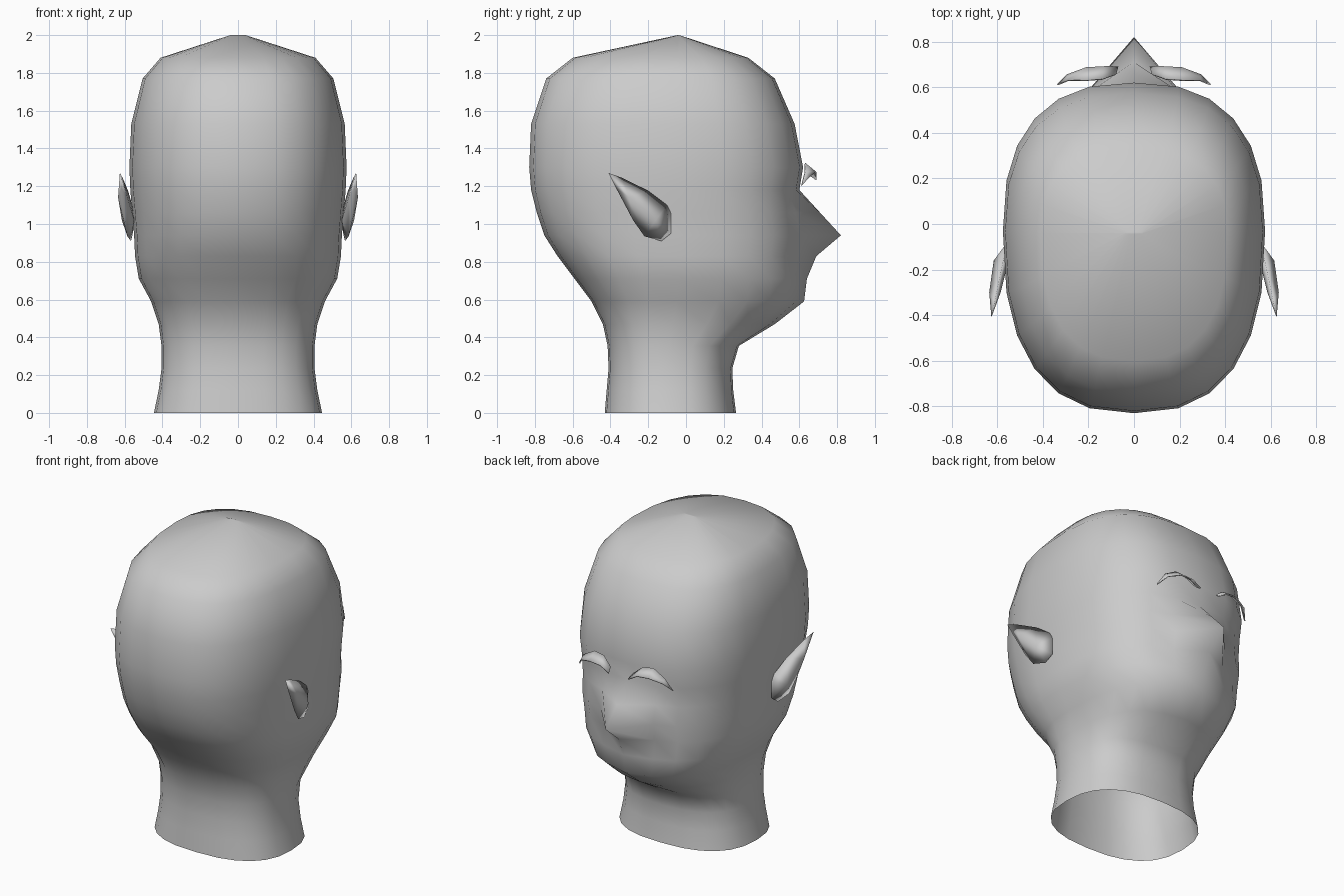
import bpy
import bmesh
from math import sin, cos, pi, copysign

cube = bpy.data.objects.get("Cube")
if cube:
    bpy.data.objects.remove(cube, do_unlink=True)

grey = bpy.data.materials.new("plain grey")
grey.use_nodes = True
GREY = (0.6, 0.6, 0.6, 1)
grey.diffuse_color = GREY
grey.node_tree.nodes["Principled BSDF"].inputs["Base Color"].default_value = GREY


def finish(bm, name, closed=True):
    if closed:
        bmesh.ops.recalc_face_normals(bm, faces=bm.faces)
    for f in bm.faces:
        f.smooth = True
    mesh = bpy.data.meshes.new(name)
    bm.to_mesh(mesh)
    bm.free()
    mesh.materials.append(grey)
    obj = bpy.data.objects.new(name, mesh)
    bpy.context.collection.objects.link(obj)
    return obj


def power(v, p=0.8):
    return copysign(abs(v) ** p, v)


# Head and neck: stacked rounded rings, with a nose ridge on the centre column
# height, half width, back, middle, front, extra reach of the centre point
RINGS = [
    (0.00, 0.445, -0.43, -0.09, 0.265, 0),
    (0.12, 0.42, -0.42, -0.09, 0.25, 0),
    (0.235, 0.405, -0.41, -0.09, 0.245, 0),
    (0.355, 0.405, -0.415, -0.09, 0.28, 0),
    (0.47, 0.42, -0.44, -0.07, 0.46, 0.01),
    (0.59, 0.46, -0.50, -0.05, 0.60, 0.025),
    (0.71, 0.525, -0.59, -0.04, 0.61, 0.03),
    (0.83, 0.545, -0.68, -0.03, 0.60, 0.09),
    (0.94, 0.55, -0.75, -0.03, 0.62, 0.20),
    (1.06, 0.56, -0.79, -0.03, 0.60, 0.11),
    (1.18, 0.57, -0.82, -0.03, 0.60, 0),
    (1.30, 0.575, -0.83, -0.03, 0.62, 0),
    (1.53, 0.565, -0.82, -0.03, 0.575, 0),
    (1.77, 0.505, -0.74, -0.04, 0.47, 0),
    (1.88, 0.41, -0.60, -0.04, 0.33, 0),
    (2.00, 0.04, -0.044, -0.04, -0.036, 0),
]
SIDES = 24
bm = bmesh.new()
rings = []
for z, w, back, mid, front, nose in RINGS:
    ring = []
    for i in range(SIDES):
        a = 2 * pi * i / SIDES
        c = power(cos(a))
        y = mid + c * (front - mid if c > 0 else mid - back)
        if i == 0:
            y += nose
        ring.append(bm.verts.new((w * power(sin(a)), y, z)))
    rings.append(ring)
for low, high in zip(rings, rings[1:]):
    for i in range(SIDES):
        j = (i + 1) % SIDES
        bm.faces.new((low[i], high[i], high[j], low[j]))
bm.faces.new(rings[-1][::-1])
bmesh.ops.recalc_face_normals(bm, faces=bm.faces)
finish(bm, "head")

# Pointed ears: an outline swept outward, closed by an outer and inner ridge
EAR = [(-0.41, 1.27), (-0.34, 1.245), (-0.2, 1.175), (-0.1, 1.1), (-0.08, 1.06),
       (-0.08, 0.95), (-0.13, 0.91), (-0.22, 0.935), (-0.28, 1.02), (-0.37, 1.19)]


def ear(side, name):
    bm = bmesh.new()
    rim = [bm.verts.new((side * (0.55 - 0.21 * (y + 0.05)), y, z)) for y, z in EAR]
    for spine in ([(0.635, -0.3, 1.14), (0.615, -0.16, 1.02)],
                  [(0.585, -0.3, 1.14), (0.55, -0.16, 1.02)]):
        tip, root = [bm.verts.new((side * x, y, z)) for x, y, z in spine]
        near = [tip if y < -0.21 else root for y, z in EAR]
        for i in range(len(EAR)):
            j = (i + 1) % len(EAR)
            bm.faces.new((rim[i], rim[j], near[i]))
            if near[i] != near[j]:
                bm.faces.new((rim[j], near[j], near[i]))
    return finish(bm, name)


# Arched brows: thin curved strips standing out from the face
BROW_OUTER = [(0.07, 0.69, 1.235), (0.13, 0.69, 1.27), (0.21, 0.685, 1.275),
              (0.29, 0.655, 1.25)]
BROW_INNER = [(0.08, 0.655, 1.26), (0.14, 0.635, 1.31), (0.21, 0.63, 1.32),
              (0.29, 0.63, 1.275)]


def brow(side, name):
    bm = bmesh.new()
    a, b = [[bm.verts.new((side * x, y, z)) for x, y, z in edge]
            for edge in (BROW_OUTER, BROW_INNER)]
    for i in range(len(a) - 1):
        bm.faces.new((a[i], a[i + 1], b[i + 1], b[i]))
    end = bm.verts.new((side * 0.335, 0.61, 1.2))
    bm.faces.new((a[-1], end, b[-1]))
    obj = finish(bm, name)
    thick = obj.modifiers.new("thickness", "SOLIDIFY")
    thick.thickness = 0.008
    thick.offset = 0


for side, word in ((1, "left"), (-1, "right")):
    ear(side, word + "_ear")
    brow(side, word + "_brow")
